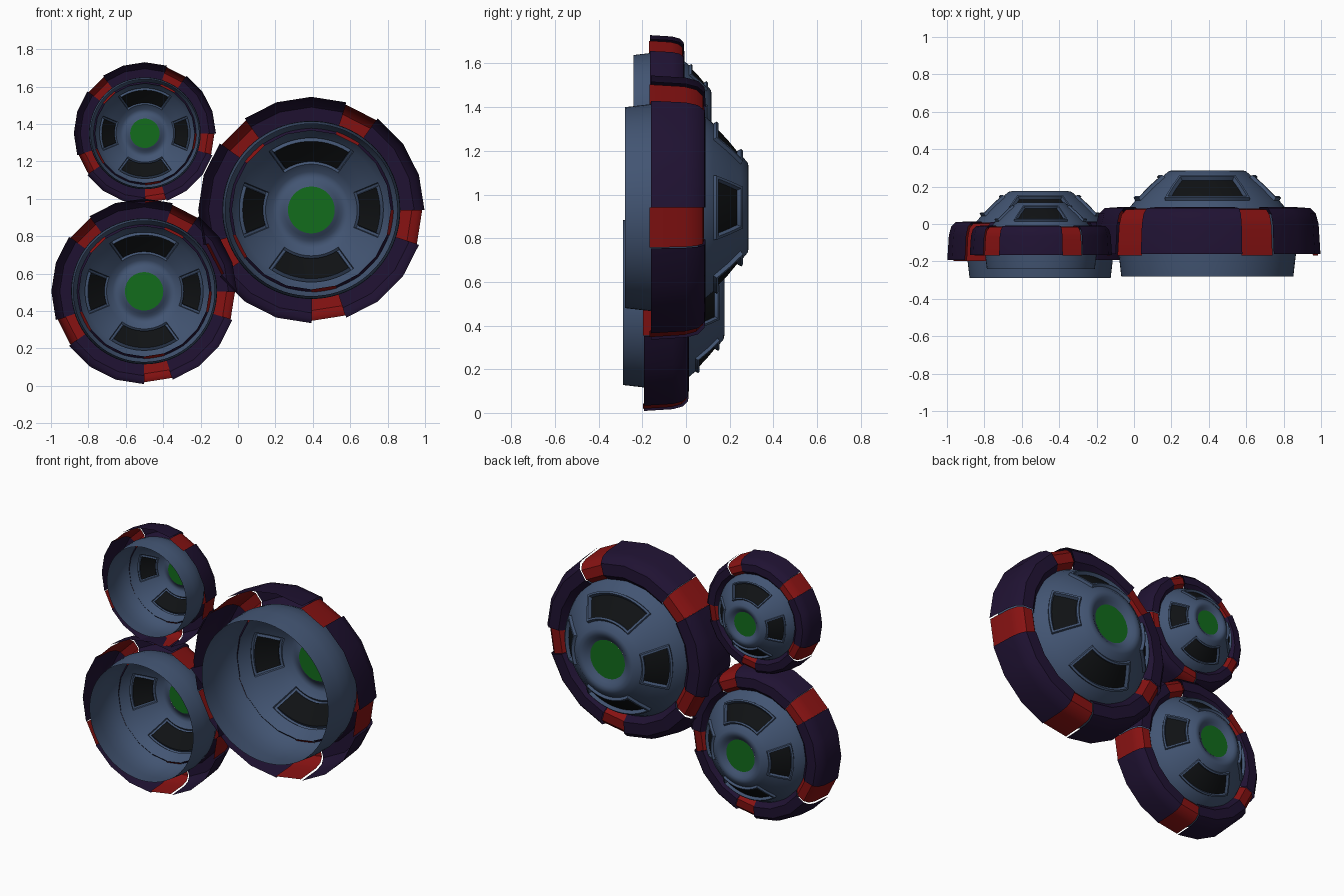
import bpy, bmesh, math

if "Cube" in bpy.data.objects:
    bpy.data.objects.remove(bpy.data.objects["Cube"])


def material(name, rgb):
    m = bpy.data.materials.new(name)
    m.diffuse_color = (*rgb, 1)
    m.use_nodes = True
    m.node_tree.nodes["Principled BSDF"].inputs["Base Color"].default_value = m.diffuse_color
    return m


SLATE = material("slate", (0.055, 0.09, 0.17))
BLACK = material("black", (0.005, 0.006, 0.007))
PURPLE = material("dark_purple", (0.014, 0.006, 0.032))
RED = material("red", (0.24, 0.006, 0.006))
GREEN = material("green", (0.006, 0.15, 0.012))

# (radius, y) profiles, at the size of the largest pod
DOME = [(.46, -.28), (.474, -.16), (.476, -.08), (.462, 0), (.425, .078),
        (.385, .125), (.315, .192), (.245, .25), (.205, .283), (.185, .287),
        (.165, .283), (.145, .268), (.125, .255)]
TYRE = [(.605, -.16), (.595, 0), (.58, .055), (.55, .085), (.475, .09), (.425, .04)]


def sweep(bm, profile, start, end, steps):
    """Revolve a profile about y between two angles; returns faces by [row][step]."""
    closed = abs(end - start) >= 360
    n = steps if closed else steps + 1
    rings = []
    for r, y in profile:
        ring = []
        for j in range(n):
            a = math.radians(start + (end - start) * j / steps)
            ring.append(bm.verts.new((r * math.cos(a), y, r * math.sin(a))))
        rings.append(ring)
    return [[bm.faces.new((p[j], q[j], q[(j + 1) % n], p[(j + 1) % n]))
             for j in range(steps)] for p, q in zip(rings, rings[1:])]


def finish(bm, name, mats, place):
    x, y, z, s = place
    mesh = bpy.data.meshes.new(name)
    bm.to_mesh(mesh)
    bm.free()
    for m in mats:
        mesh.materials.append(m)
    ob = bpy.data.objects.new(name, mesh)
    bpy.context.collection.objects.link(ob)
    ob.location = (x, y, z)
    ob.scale = (s, s, s)
    bpy.ops.object.select_all(action='DESELECT')
    ob.select_set(True)
    bpy.context.view_layer.objects.active = ob
    bpy.ops.object.shade_smooth_by_angle(angle=math.radians(30))


def dome(name, place):
    bm = bmesh.new()
    n = 80
    rows = sweep(bm, DOME, 0, 360, n)
    bm.normal_update()
    # four framed windows: wide above and below, narrow at the sides
    for centre, half in ((0, 5), (20, 8), (40, 5), (60, 8)):
        pane = [rows[i][j % n] for i in (5, 6) for j in range(centre - half, centre + half)]
        for width, depth in ((.004, .018), (.013, 0), (.004, -.022)):
            bmesh.ops.inset_region(bm, faces=pane, thickness=width, depth=depth,
                                   use_even_offset=True, use_boundary=True)
            bm.normal_update()
        for f in pane:
            f.material_index = 1
    finish(bm, name + "_dome", [SLATE, BLACK], place)


def hub(name, place):
    bm = bmesh.new()
    disc = bmesh.ops.create_circle(bm, cap_ends=True, segments=40, radius=.126)
    for v in disc["verts"]:
        v.co = (v.co.x, .256, v.co.y)
    finish(bm, name + "_hub_disc", [GREEN], place)


def tyre(name, place):
    # five purple treads of three facets, with lower red links between them
    treads, links = bmesh.new(), bmesh.new()
    low = [(r - .012 if i < 4 else r, y - .008) for i, (r, y) in enumerate(TYRE)]
    for k in range(5):
        a = -90 + 72 * k
        sweep(links, low, a, a + 18, 1)
        sweep(treads, TYRE, a + 18, a + 72, 3)
    finish(treads, name + "_tyre_treads", [PURPLE], place)
    finish(links, name + "_tyre_links", [RED], place)


# three pods: x, y, z, scale
PODS = {"large_pod": (.392, 0, .94, 1.0),
        "medium_pod": (-.502, -.06, .505, .82),
        "small_pod": (-.498, -.064, 1.35, .628)}
for pod, place in PODS.items():
    dome(pod, place)
    hub(pod, place)
    tyre(pod, place)
